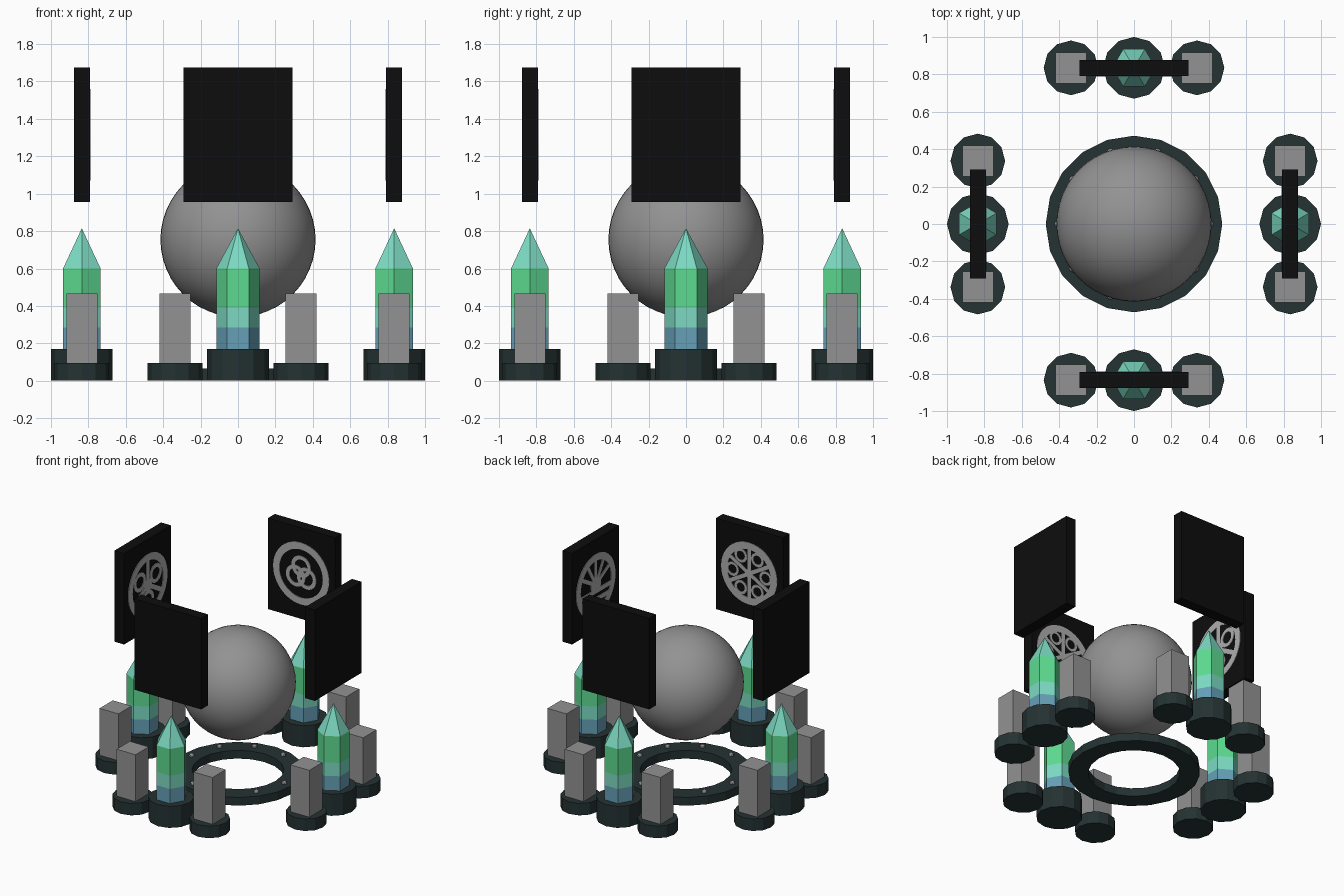
import bpy, bmesh, math
from mathutils import Matrix, Vector

if "Cube" in bpy.data.objects:
    bpy.data.objects.remove(bpy.data.objects["Cube"])


def material(name, rgb):
    m = bpy.data.materials.new(name)
    m.diffuse_color = (*rgb, 1)
    m.use_nodes = True
    m.node_tree.nodes["Principled BSDF"].inputs["Base Color"].default_value = m.diffuse_color
    return m


STONE = material("dark stone", (0.018, 0.032, 0.032))
GREY = material("mid grey", (0.29, 0.29, 0.29))
LIGHT = material("emblem grey", (0.42, 0.42, 0.42))
BLACK = material("panel black", (0.004, 0.004, 0.004))
BLUE = material("crystal blue", (0.13, 0.35, 0.47))
TEAL = material("crystal teal", (0.20, 0.70, 0.54))
GREEN = material("crystal green", (0.11, 0.70, 0.28))


def finish(bm, name, mats, turn=0.0):
    bmesh.ops.rotate(bm, verts=bm.verts, cent=(0, 0, 0),
                     matrix=Matrix.Rotation(turn, 3, 'Z'))
    bmesh.ops.recalc_face_normals(bm, faces=bm.faces)
    me = bpy.data.meshes.new(name)
    bm.to_mesh(me)
    bm.free()
    for m in mats:
        me.materials.append(m)
    ob = bpy.data.objects.new(name, me)
    bpy.context.collection.objects.link(ob)
    return ob


def lathe(bm, profile, sides, centre, phase=0.0, closed=False):
    """Revolve (radius, z) points; radius 0 makes a tip."""
    rings = []
    for r, z in profile:
        if r == 0:
            rings.append([bm.verts.new((centre[0], centre[1], z))] * sides)
        else:
            rings.append([bm.verts.new((centre[0] + r * math.cos(phase + math.tau * i / sides),
                                        centre[1] + r * math.sin(phase + math.tau * i / sides), z))
                          for i in range(sides)])
    pairs = list(zip(rings, rings[1:]))
    if closed:
        pairs.append((rings[-1], rings[0]))
    for a, b in pairs:
        for i in range(sides):
            j = (i + 1) % sides
            bm.faces.new(list(dict.fromkeys((a[i], a[j], b[j], b[i]))))


def box(bm, centre, size):
    bmesh.ops.create_cube(bm, size=1, matrix=Matrix.Translation(centre) @ Matrix.Diagonal((*size, 1)))


# Central sphere
bm = bmesh.new()
bmesh.ops.create_uvsphere(bm, u_segments=48, v_segments=24, radius=0.415,
                          matrix=Matrix.Translation((0, 0, 0.755)))
for f in bm.faces:
    f.smooth = True
finish(bm, "central_sphere", [GREY])

# Floor ring and its studs
bm = bmesh.new()
lathe(bm, [(0.472, 0), (0.472, 0.065), (0.33, 0.065), (0.33, 0)], 20, (0, 0), closed=True)
finish(bm, "floor_ring", [STONE])
bm = bmesh.new()
for k in range(10):
    a = math.tau * k / 10
    bmesh.ops.create_uvsphere(bm, u_segments=8, v_segments=6, radius=0.02,
                              matrix=Matrix.Translation((0.405 * math.cos(a), 0.405 * math.sin(a), 0.068)))
finish(bm, "ring_studs", [GREY])

# Emblems: flat plates on the inner panel faces, (u, v) from the panel centre
D, PZ = 0.835, 1.315
FACE = D - 0.0425


def plate(bm, outline, y=FACE - 0.004):
    front = [bm.verts.new((u, y, PZ + v)) for u, v in outline]
    back = [bm.verts.new((u, FACE, PZ + v)) for u, v in outline]
    bm.faces.new(front)
    for i in range(len(front)):
        j = (i + 1) % len(front)
        bm.faces.new((front[i], back[i], back[j], front[j]))


def hoop(bm, u, v, r_in, r_out, n=32):
    loops = []
    for r, y in ((r_out, FACE), (r_out, FACE - 0.004), (r_in, FACE - 0.004), (r_in, FACE)):
        loops.append([bm.verts.new((u + r * math.cos(math.tau * i / n), y,
                                    PZ + v + r * math.sin(math.tau * i / n))) for i in range(n)])
    for a, b in zip(loops, loops[1:]):
        for i in range(n):
            j = (i + 1) % n
            bm.faces.new((a[i], a[j], b[j], b[i]))


def disc(bm, u, v, r, n=20):
    plate(bm, [(u + r * math.cos(math.tau * i / n), v + r * math.sin(math.tau * i / n)) for i in range(n)])


def spoke(bm, deg, r0, r1, w):
    d = Vector((math.cos(math.radians(deg)), math.sin(math.radians(deg))))
    s = Vector((-d.y, d.x)) * w / 2
    plate(bm, [tuple(p) for p in (d * r0 - s, d * r1 - s, d * r1 + s, d * r0 + s)])


def three_hoops(bm):
    for deg in (90, 210, 330):
        a = math.radians(deg)
        hoop(bm, 0.055 * math.cos(a), 0.055 * math.sin(a), 0.055, 0.085)


def three_spokes(bm):
    disc(bm, 0, 0, 0.05)
    for deg in (90, 210, 330):
        a = math.radians(deg)
        spoke(bm, deg, 0.04, 0.2, 0.035)
        hoop(bm, 0.115 * math.cos(a + 1.047), 0.115 * math.sin(a + 1.047), 0.045, 0.075)


def flower(bm):
    disc(bm, 0, 0, 0.035)
    for k in range(6):
        spoke(bm, 30 + 60 * k, 0.02, 0.2, 0.03)
        a = math.radians(60 * k)
        hoop(bm, 0.145 * math.cos(a), 0.145 * math.sin(a), 0.035, 0.055, 20)


def half_sun(bm):
    for deg in (30, 60, 90, 120, 150):
        spoke(bm, deg, 0.05, 0.2, 0.03)
    disc(bm, 0, 0, 0.065)
    for v, w in ((-0.05, 0.19), (-0.115, 0.16)):
        plate(bm, [(-w, v - 0.018), (w, v - 0.018), (w, v + 0.018), (-w, v + 0.018)])


# Four identical sides, each built at +y and turned about z
sides = [("back", three_hoops), ("left", three_spokes), ("front", flower), ("right", half_sun)]
for k, (side, emblem) in enumerate(sides):
    turn = k * math.pi / 2

    # Hanging panel
    bm = bmesh.new()
    box(bm, (0, D, PZ), (0.584, 0.085, 0.72))
    finish(bm, side + "_panel", [BLACK], turn)
    bm = bmesh.new()
    hoop(bm, 0, 0, 0.19, 0.245, 40)
    emblem(bm)
    finish(bm, side + "_emblem", [LIGHT], turn)

    # Crystal with colour bands by height
    bm = bmesh.new()
    lathe(bm, [(0, 0.16), (0.116, 0.16), (0.116, 0.285), (0.116, 0.39), (0.116, 0.6), (0, 0.815)], 6, (0, D))
    for f in bm.faces:
        z = f.calc_center_median().z
        f.material_index = 0 if z < 0.285 else 2 if 0.39 < z < 0.6 else 1
    finish(bm, side + "_crystal", [BLUE, TEAL, GREEN], turn)

    # Crystal base
    bm = bmesh.new()
    lathe(bm, [(0, 0), (0.165, 0), (0.165, 0.17), (0, 0.17)], 12, (0, D))
    finish(bm, side + "_crystal_base", [STONE], turn)

    # Two side blocks on low bases
    for label, x in (("a", -0.337), ("b", 0.337)):
        bm = bmesh.new()
        lathe(bm, [(0, 0), (0.146, 0), (0.146, 0.095), (0, 0.095)], 12, (x, D))
        finish(bm, f"{side}_block_base_{label}", [STONE], turn)
        bm = bmesh.new()
        box(bm, (x, D, 0.278), (0.165, 0.165, 0.375))
        finish(bm, f"{side}_block_{label}", [GREY], turn)
